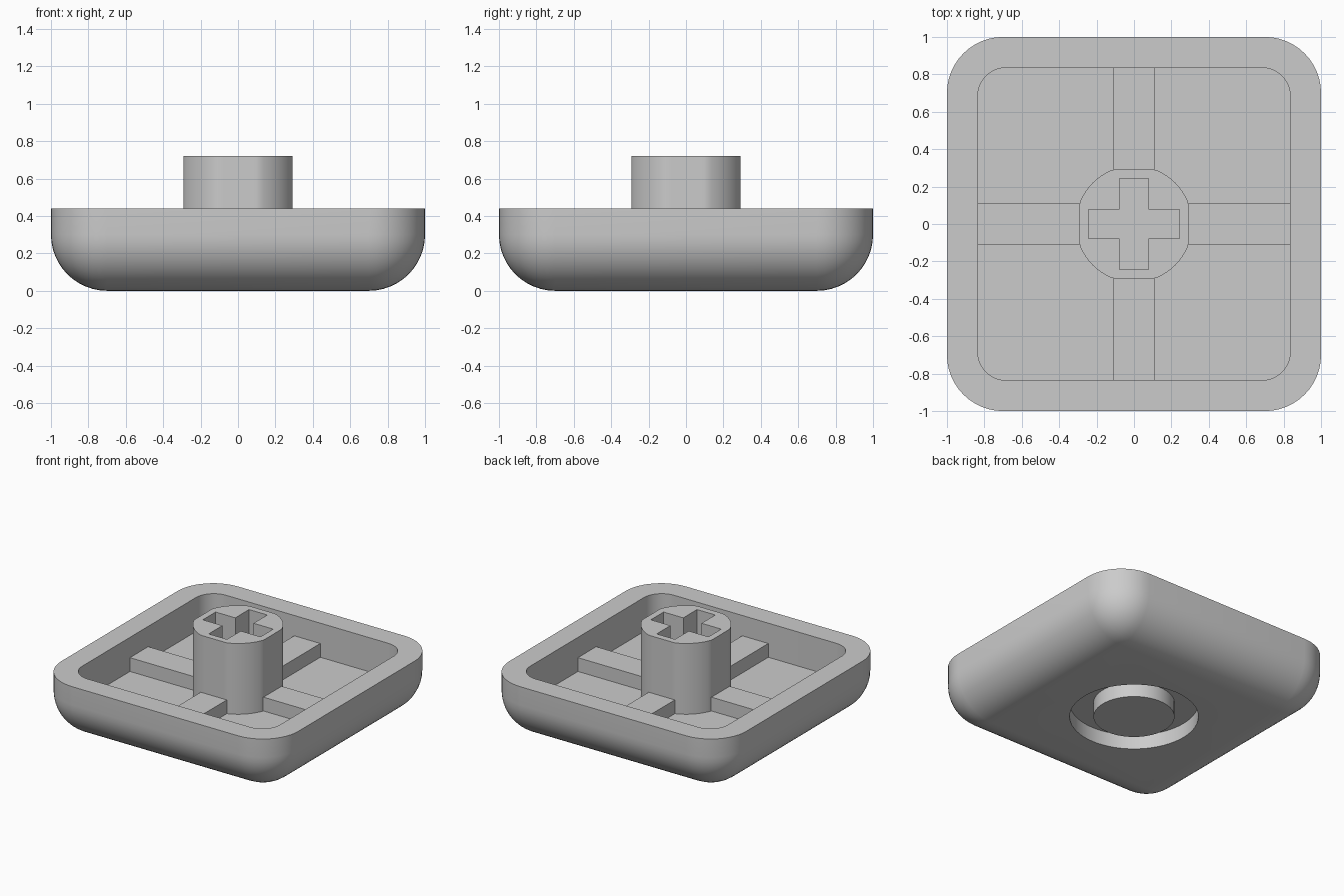
import bpy, bmesh, math

cube = bpy.data.objects.get("Cube")
if cube:
    bpy.data.objects.remove(cube, do_unlink=True)

GREY = (0.6, 0.6, 0.6, 1.0)
grey = bpy.data.materials.new("light grey plastic")
grey.use_nodes = True
grey.diffuse_color = GREY
grey.node_tree.nodes["Principled BSDF"].inputs["Base Color"].default_value = GREY

RIM, FLOOR, RIB_TOP, STEM_TOP = 0.44, 0.18, 0.285, 0.72
GROOVE = 0.11


def add(name, bm):
    bmesh.ops.recalc_face_normals(bm, faces=bm.faces)
    mesh = bpy.data.meshes.new(name)
    bm.to_mesh(mesh)
    bm.free()
    mesh.materials.append(grey)
    obj = bpy.data.objects.new(name, mesh)
    bpy.context.collection.objects.link(obj)
    return obj


def prism(name, outline, z0, z1):
    bm = bmesh.new()
    base = bm.faces.new([bm.verts.new((x, y, z0)) for x, y in outline])
    top = bmesh.ops.extrude_face_region(bm, geom=[base])["geom"]
    verts = [v for v in top if isinstance(v, bmesh.types.BMVert)]
    bmesh.ops.translate(bm, verts=verts, vec=(0, 0, z1 - z0))
    return add(name, bm)


def circle(r, n=64):
    return [(r * math.cos(i * math.tau / n), r * math.sin(i * math.tau / n)) for i in range(n)]


def rounded_square(half, r, steps=10):
    c = half - r
    pts = []
    for q, (sx, sy) in enumerate([(1, 1), (-1, 1), (-1, -1), (1, -1)]):
        for i in range(steps + 1):
            a = (q + i / steps) * math.pi / 2
            pts.append((sx * c + r * math.cos(a), sy * c + r * math.sin(a)))
    return pts


def activate(obj):
    bpy.ops.object.select_all(action='DESELECT')
    bpy.context.view_layer.objects.active = obj
    obj.select_set(True)


def cut(obj, cutter):
    activate(obj)
    mod = obj.modifiers.new("cut", 'BOOLEAN')
    mod.operation, mod.solver, mod.object = 'DIFFERENCE', 'EXACT', cutter
    bpy.ops.object.modifier_apply(modifier=mod.name)
    bpy.data.objects.remove(cutter, do_unlink=True)


def smooth(obj):
    activate(obj)
    bpy.ops.object.shade_smooth_by_angle(angle=math.radians(30))


# Shell: block with rounded sides and underside
bm = bmesh.new()
bmesh.ops.create_cube(bm, size=2)
for v in bm.verts:
    v.co.z = RIM if v.co.z > 0 else 0
soft = [e for e in bm.edges if min(v.co.z for v in e.verts) < 0.01]
bmesh.ops.bevel(bm, geom=soft, offset=0.3, segments=12, profile=0.5, affect='EDGES')
shell = add("shell", bm)

# Hollow interior and round recess underneath
cut(shell, prism("cavity_cutter", rounded_square(0.835, 0.15), FLOOR, 1))
cut(shell, prism("recess_cutter", circle(0.445), -0.2, GROOVE))
smooth(shell)

# Raised disc inside the recess
smooth(prism("underside_disc", circle(0.28), 0, GROOVE + 0.03))

# Stem: cylinder with four flats and a cross-shaped socket
flat = 0.292
stem_outline = [(max(-flat, min(flat, x)), max(-flat, min(flat, y))) for x, y in circle(0.312, 96)]
stem = prism("stem", stem_outline, FLOOR - 0.03, STEM_TOP)
L, W = 0.243, 0.077
cross = []
for q in range(4):
    c, s = round(math.cos(q * math.pi / 2)), round(math.sin(q * math.pi / 2))
    cross += [(x * c - y * s, x * s + y * c) for x, y in [(L, -W), (L, W), (W, W)]]
cut(stem, prism("socket_cutter", cross, 0.28, 1))
smooth(stem)

# Four ribs joining the stem to the walls
R = 0.11
near, far = 0.27, 0.86
ribs = {
    "left_rib": (near, far, -R, R),
    "right_rib": (-far, -near, -R, R),
    "back_rib": (-R, R, near, far),
    "front_rib": (-R, R, -far, -near),
}
for name, (x0, x1, y0, y1) in ribs.items():
    prism(name, [(x0, y0), (x1, y0), (x1, y1), (x0, y1)], FLOOR - 0.03, RIB_TOP)
